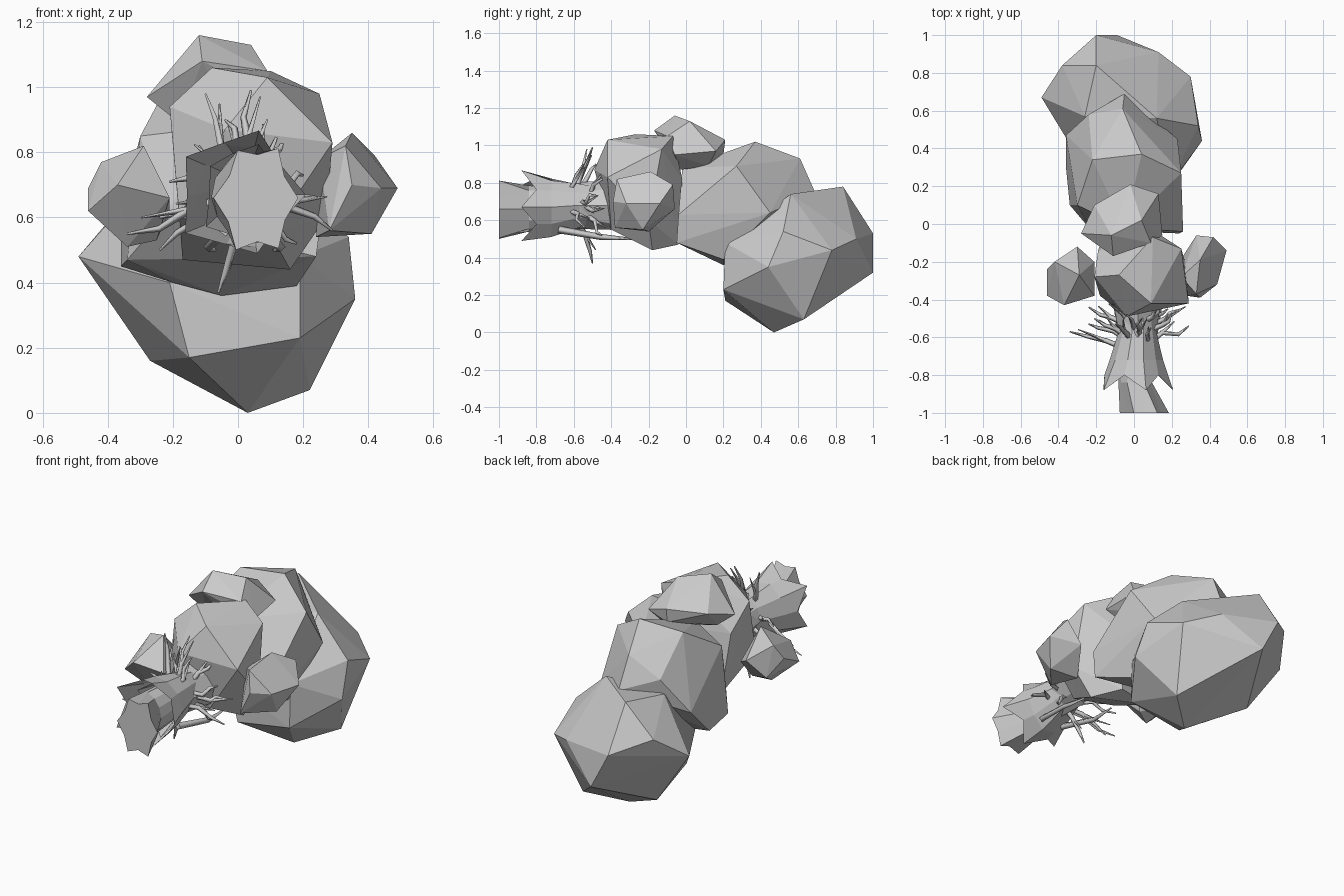
import bpy, bmesh, math, random
from mathutils import Vector

random.seed(4)
default = bpy.data.objects.get("Cube")
if default:
    bpy.data.objects.remove(default, do_unlink=True)

grey = bpy.data.materials.new("plain grey")
grey.use_nodes = True
tone = (0.6, 0.6, 0.6, 1)
grey.diffuse_color = tone
grey.node_tree.nodes["Principled BSDF"].inputs["Base Color"].default_value = tone


def finish(name, data):
    data.materials.append(grey)
    obj = bpy.data.objects.new(name, data)
    bpy.context.collection.objects.link(obj)
    return obj


def mesh_from(name, bm):
    bmesh.ops.recalc_face_normals(bm, faces=bm.faces)
    mesh = bpy.data.meshes.new(name)
    bm.to_mesh(mesh)
    bm.free()
    return finish(name, mesh)


def faceted_clump(name, corners):
    """Angular foliage mass: hull around a few corners, given in hundredths."""
    bm = bmesh.new()
    for corner in corners:
        bm.verts.new(Vector(corner) / 100)
    hull = bmesh.ops.convex_hull(bm, input=bm.verts)
    loose = {g for g in hull["geom_interior"] + hull["geom_unused"]
             if isinstance(g, bmesh.types.BMVert)}
    bmesh.ops.delete(bm, geom=list(loose), context="VERTS")
    return mesh_from(name, bm)


def bark_sleeve(name, rings, sides, jag, capped=False):
    """Flared sleeve along y with a ragged front rim; rings are (x, y, z, rx, rz)."""
    bm = bmesh.new()
    loops = []
    for index, (x, y, z, rx, rz) in enumerate(rings):
        loop = []
        for k in range(sides):
            angle = math.tau * k / sides
            ragged = index == 0 and k % 2
            size = (1 - jag if ragged else 1) * random.uniform(0.93, 1.05)
            depth = 0 if capped or not ragged else jag * 0.4
            loop.append(bm.verts.new((x + rx * size * math.cos(angle), y + depth,
                                      z + rz * size * math.sin(angle))))
        loops.append(loop)
    for a, b in zip(loops, loops[1:]):
        for k in range(sides):
            n = (k + 1) % sides
            bm.faces.new((a[k], a[n], b[n], b[k]))
    if capped:
        bm.faces.new(loops[0])
    return mesh_from(name, bm)


def twig(name, points, thickness=0.015):
    """Thin bent branch tapering to a point, points in hundredths."""
    curve = bpy.data.curves.new(name, "CURVE")
    curve.dimensions = "3D"
    curve.bevel_depth = thickness
    curve.bevel_resolution = 0
    curve.use_fill_caps = True
    spline = curve.splines.new("POLY")
    spline.points.add(len(points) - 1)
    for k, (target, place) in enumerate(zip(spline.points, points)):
        target.co = (*(Vector(place) / 100), 1)
        target.radius = 1 - 0.75 * (k / (len(points) - 1)) ** 2
    return finish(name, curve)


# Foliage masses, from the crown tip towards the trunk
faceted_clump("crown_tip_foliage", [
    (-49, 67, 48), (3, 47, 0), (22, 63, 7), (36, 44, 35), (30, 78, 44),
    (-15, 21, 17), (19, 20, 23), (-21, 21, 40), (-27, 65, 16), (-20, 100, 53),
    (-9, 100, 32), (13, 91, 50), (-20, 84, 78), (-38, 84, 61), (12, 56, 74),
    (-26, 57, 74), (34, 52, 54), (19, 21, 48)])
faceted_clump("middle_foliage", [
    (-36, 30, 45), (-36, 47, 62), (-34, 10, 47), (-5, 69, 75), (-6, 61, 93),
    (4, 37, 102), (-22, 34, 100), (25, 27, 89), (23, 45, 64), (26, -4, 63),
    (24, -5, 48), (18, 20, 39), (-5, 20, 36), (-20, 20, 40), (-30, 10, 85),
    (-24, 58, 82), (-23, -3, 60), (-5, -2, 88)])
faceted_clump("front_foliage", [
    (-8, -27, 106), (10, -7, 105), (25, -13, 98), (29, -42, 83), (-21, -28, 94),
    (-19, -14, 80), (-4, -49, 87), (9, -42, 103), (-18, -38, 60), (16, -18, 44),
    (-17, -8, 47), (27, -20, 60), (10, -40, 55), (5, -4, 47), (8, -2, 82)])
faceted_clump("upper_foliage", [
    (-12, -6, 116), (4, 2, 113), (-28, -5, 97), (-18, -3, 89), (-11, -17, 108),
    (9, -10, 105), (15, -6, 95), (13, 16, 97), (-2, 21, 103), (-2, 20, 95),
    (-21, 10, 101), (0, -3, 87), (4, 12, 89)])
faceted_clump("left_foliage", [
    (35, -19, 86), (49, -14, 69), (44, -32, 69), (41, -23, 55), (42, -7, 79),
    (33, -6, 66), (28, -38, 56), (35, -39, 70), (33, -37, 82), (25, -28, 78),
    (24, -20, 54)])
faceted_clump("right_foliage", [
    (-29, -27, 82), (-42, -20, 77), (-46, -24, 69), (-46, -38, 62), (-34, -30, 51),
    (-25, -25, 53), (-21, -38, 66), (-37, -43, 70), (-30, -12, 68), (-21, -20, 62),
    (-39, -18, 58)])

# Trunk: ragged layered bark around a capped core
bark_sleeve("trunk_core", [(0.06, -1, 0.66, 0.13, 0.18),
                           (0.01, -0.84, 0.66, 0.09, 0.12),
                           (0.02, -0.3, 0.68, 0.07, 0.08)], 12, 0.22, capped=True)
bark_sleeve("outer_bark", [(0, -0.88, 0.67, 0.2, 0.2),
                           (0.01, -0.72, 0.67, 0.14, 0.16),
                           (0.02, -0.57, 0.68, 0.1, 0.12),
                           (0.02, -0.42, 0.69, 0.08, 0.08)], 10, 0.2)
bark_sleeve("inner_bark", [(0.02, -0.8, 0.67, 0.14, 0.16),
                           (0.02, -0.58, 0.68, 0.08, 0.1)], 10, 0.2)
bark_sleeve("bark_collar", [(0.02, -0.6, 0.68, 0.1, 0.12),
                            (0.02, -0.4, 0.68, 0.13, 0.14)], 8, 0.15)

# Bare twigs sweeping out and back where the trunk meets the foliage
tips = [(-10, -53, 98), (4, -50, 99), (9, -55, 90), (-4, -48, 90), (-34, -57, 55),
        (-24, -53, 50), (-21, -50, 71), (29, -54, 56), (25, -45, 66), (20, -47, 73),
        (-6, -50, 37), (18, -45, 52), (-24, -44, 60), (14, -42, 84), (-12, -42, 82)]
for number, tip in enumerate(tips):
    end = Vector(tip)
    out = end - Vector((2, end.y, 68))
    root = end - out + out.normalized() * 7
    root.y = end.y - 9
    elbow = root.lerp(end, 0.4) + Vector([random.uniform(-2, 2) for _ in range(3)])
    knee = root.lerp(end, 0.7) + Vector([random.uniform(-2, 2) for _ in range(3)])
    twig(f"twig_{number + 1}", [root, elbow, knee, end])
    fork = elbow + out * 0.35 + Vector((random.uniform(-4, 4), 6, 2))
    twig(f"side_shoot_{number + 1}", [elbow, fork], 0.011)

# Long low branches running under the trunk
for side in (-1, 1):
    twig(f"low_branch_{side}", [(2 + 7 * side, -68, 55), (2 + 11 * side, -45, 51),
                                (2 + 9 * side, -28, 50)], 0.02)
